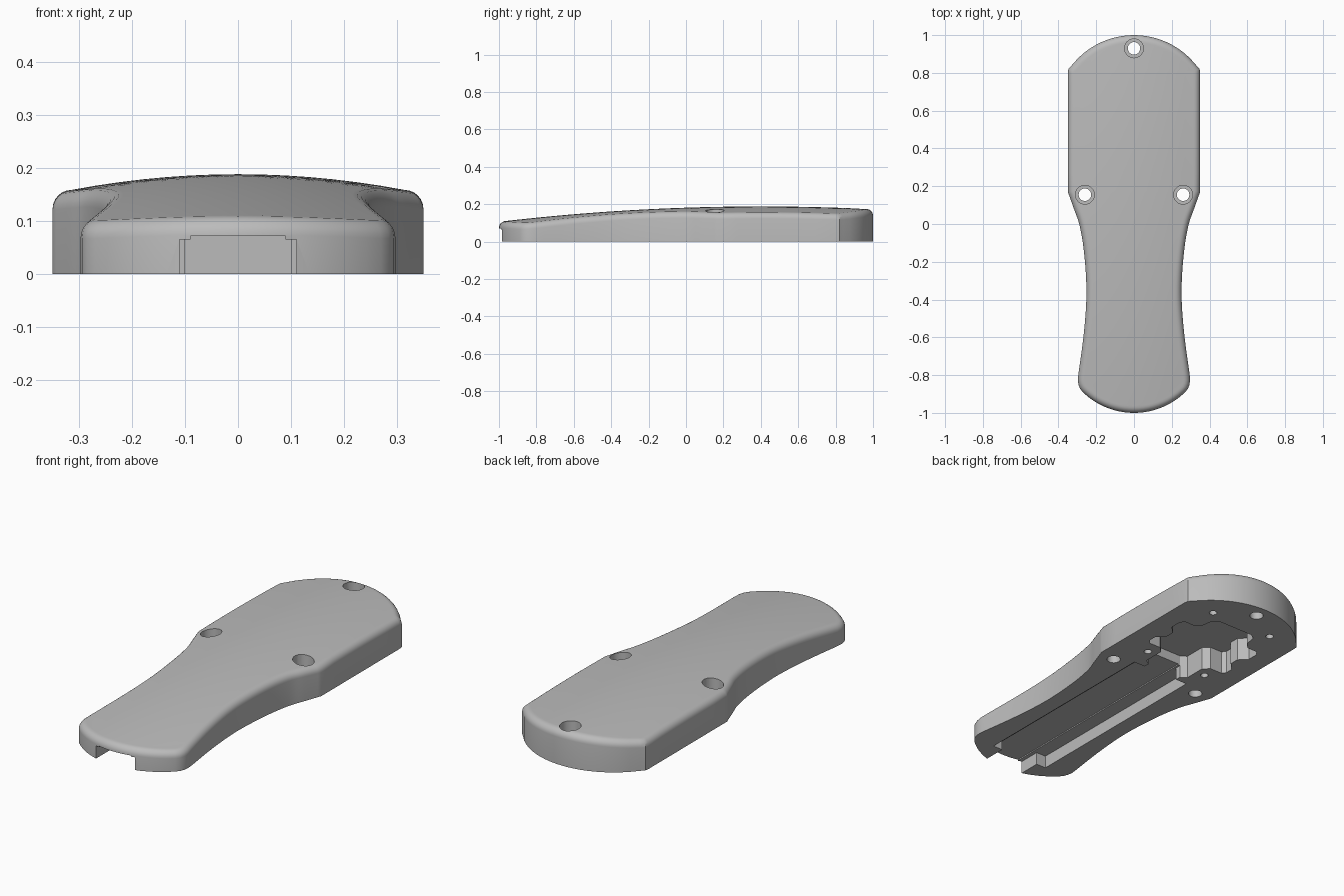
import bpy, bmesh, math
from mathutils import Vector

if "Cube" in bpy.data.objects:
    bpy.data.objects.remove(bpy.data.objects["Cube"], do_unlink=True)

grey = bpy.data.materials.new("plain grey")
grey.use_nodes = True
grey.diffuse_color = (0.5, 0.5, 0.5, 1)
grey.node_tree.nodes["Principled BSDF"].inputs["Base Color"].default_value = (0.5, 0.5, 0.5, 1)


def make_object(name, bm):
    bmesh.ops.recalc_face_normals(bm, faces=bm.faces)
    mesh = bpy.data.meshes.new(name)
    bm.to_mesh(mesh)
    bm.free()
    mesh.materials.append(grey)
    obj = bpy.data.objects.new(name, mesh)
    bpy.context.collection.objects.link(obj)
    return obj


def arc(radius, tip, xs):
    """Points of a circular end cap that touches y = tip on the centre line."""
    s = 1 if tip > 0 else -1
    return [Vector((x, tip - s * radius + s * math.sqrt(radius**2 - x**2))) for x in xs]


def spline(pts, steps):
    out = []
    ext = [2 * pts[0] - pts[1]] + pts + [2 * pts[-1] - pts[-2]]
    for a, b, c, d in zip(ext, ext[1:], ext[2:], ext[3:]):
        for k in range(steps):
            t = k / steps
            out.append(0.5 * (2 * b + (c - a) * t + (2 * a - 5 * b + 4 * c - d) * t**2
                              + (3 * b - a - 3 * c + d) * t**3))
    return out + [pts[-1]]


# Half outline of the plate, from the front tip to the back tip
waist = spline([Vector(p) for p in ((0.295, -0.8), (0.268, -0.6), (0.253, -0.42), (0.254, -0.28),
                                    (0.268, -0.12), (0.29, 0), (0.318, 0.08), (0.35, 0.17))], 5)
half = arc(0.39, -1, [0.027 * k for k in range(11)])
half += [Vector((0.285, -0.873)), Vector((0.294, -0.85)), Vector((0.297, -0.825))] + waist
half += [Vector((0.35, 0.17 + 0.105 * k)) for k in range(1, 7)]
half += [Vector((0.347, 0.822))] + arc(0.42, 1, [0.033 * k for k in range(10, -1, -1)])
n = len(half)
loop = half + [Vector((-p.x, p.y)) for p in reversed(half[1:-1])]
count = len(loop)


def crown(p):
    return 0.188 - 0.042 * (p.y - 0.4)**2 - 0.3 * p.x**2


def inward(i):
    a = (loop[i] - loop[i - 1]).normalized()
    b = (loop[(i + 1) % count] - loop[i]).normalized()
    t = (a + b).normalized()
    return Vector((-t.y, t.x))


# Body: flat bottom, straight wall, rounded rim and crowned top
R, FILLET, COLS = 0.036, 6, 14
bm = bmesh.new()
rings = [[bm.verts.new((p.x, p.y, 0)) for p in loop]]
for k in range(FILLET + 1):
    ang = math.pi / 2 * k / FILLET
    ring = []
    for i, p in enumerate(loop):
        nrm = inward(i)
        q = p + nrm * R * (1 - math.cos(ang))
        z = crown(p + nrm * R) - R * (1 - math.sin(ang))
        ring.append(bm.verts.new((q.x, q.y, z)))
    rings.append(ring)
for lo, hi in zip(rings, rings[1:]):
    for i in range(count):
        j = (i + 1) % count
        bm.faces.new((lo[i], lo[j], hi[j], hi[i]))
bm.faces.new(list(reversed(rings[0])))
rim = rings[-1]
rows = []
for i in range(n):
    right, left = rim[i], rim[-i % count]
    if right is left:
        rows.append([right] * (COLS + 1))
        continue
    row = [left]
    for c in range(1, COLS):
        p = left.co.lerp(right.co, c / COLS)
        row.append(bm.verts.new((p.x, p.y, crown(p))))
    rows.append(row + [right])
for a, b in zip(rows, rows[1:]):
    for c in range(COLS):
        quad = list(dict.fromkeys((a[c], a[c + 1], b[c + 1], b[c])))
        bm.faces.new(quad)
body = make_object("handle_plate", bm)


# Cutters
def prism(name, pts, z0, z1):
    bm = bmesh.new()
    low = [bm.verts.new((x, y, z0)) for x, y in pts]
    face = bm.faces.new(low)
    top = bmesh.ops.extrude_face_region(bm, geom=[face])["geom"]
    bmesh.ops.translate(bm, vec=(0, 0, z1 - z0),
                        verts=[v for v in top if isinstance(v, bmesh.types.BMVert)])
    return make_object(name, bm)


def mirrored(pts):
    return pts + [(-x, y) for x, y in reversed(pts)]


def hole(name, x, y, r, z0, z1, sides=32):
    ring = [(x + r * math.cos(math.tau * k / sides), y + r * math.sin(math.tau * k / sides))
            for k in range(sides)]
    return prism(name, ring, z0, z1)


def cut(cutter):
    cutter.hide_render = True
    mod = body.modifiers.new("cut", "BOOLEAN")
    mod.operation, mod.solver, mod.object = "DIFFERENCE", "EXACT", cutter
    bpy.context.view_layer.objects.active = body
    bpy.ops.object.modifier_apply(modifier=mod.name)
    bpy.data.objects.remove(cutter, do_unlink=True)


# Underside channel with a narrow mouth, its round-cornered groove, and the wavy pocket
cut(prism("channel_cutter", mirrored([(0.11, -1.1), (0.11, -0.87), (0.165, -0.87),
                                      (0.165, 0.2), (0.1, 0.2), (0.1, 0.3)]), -0.05, 0.065))
cut(prism("groove_cutter", mirrored([(0.09, -1.1), (0.09, 0.3)]), -0.05, 0.071))
cut(prism("pocket_cutter", mirrored([(0.1, 0.23), (0.13, 0.25), (0.13, 0.36), (0.16, 0.39),
                                     (0.23, 0.39), (0.245, 0.41), (0.245, 0.45), (0.205, 0.49),
                                     (0.205, 0.54), (0.245, 0.58), (0.245, 0.64), (0.225, 0.66),
                                     (0.17, 0.66), (0.14, 0.69), (0.13, 0.75), (0.1, 0.77)]),
          -0.05, 0.12))

# Three counterbored screw holes and four blind pin holes
for x, y in ((0, 0.93), (-0.26, 0.155), (0.26, 0.155)):
    cut(hole("screw_cutter", x, y, 0.033, -0.1, 0.3))
    cut(hole("counterbore_cutter", x, y, 0.05, 0.09, 0.3))
for x in (-0.18, 0.18):
    for y in (0.32, 0.815):
        cut(hole("pin_cutter", x, y, 0.019, -0.05, 0.08, 20))

bpy.ops.object.select_all(action="DESELECT")
body.select_set(True)
bpy.context.view_layer.objects.active = body
bpy.ops.object.shade_smooth_by_angle(angle=math.radians(30))
